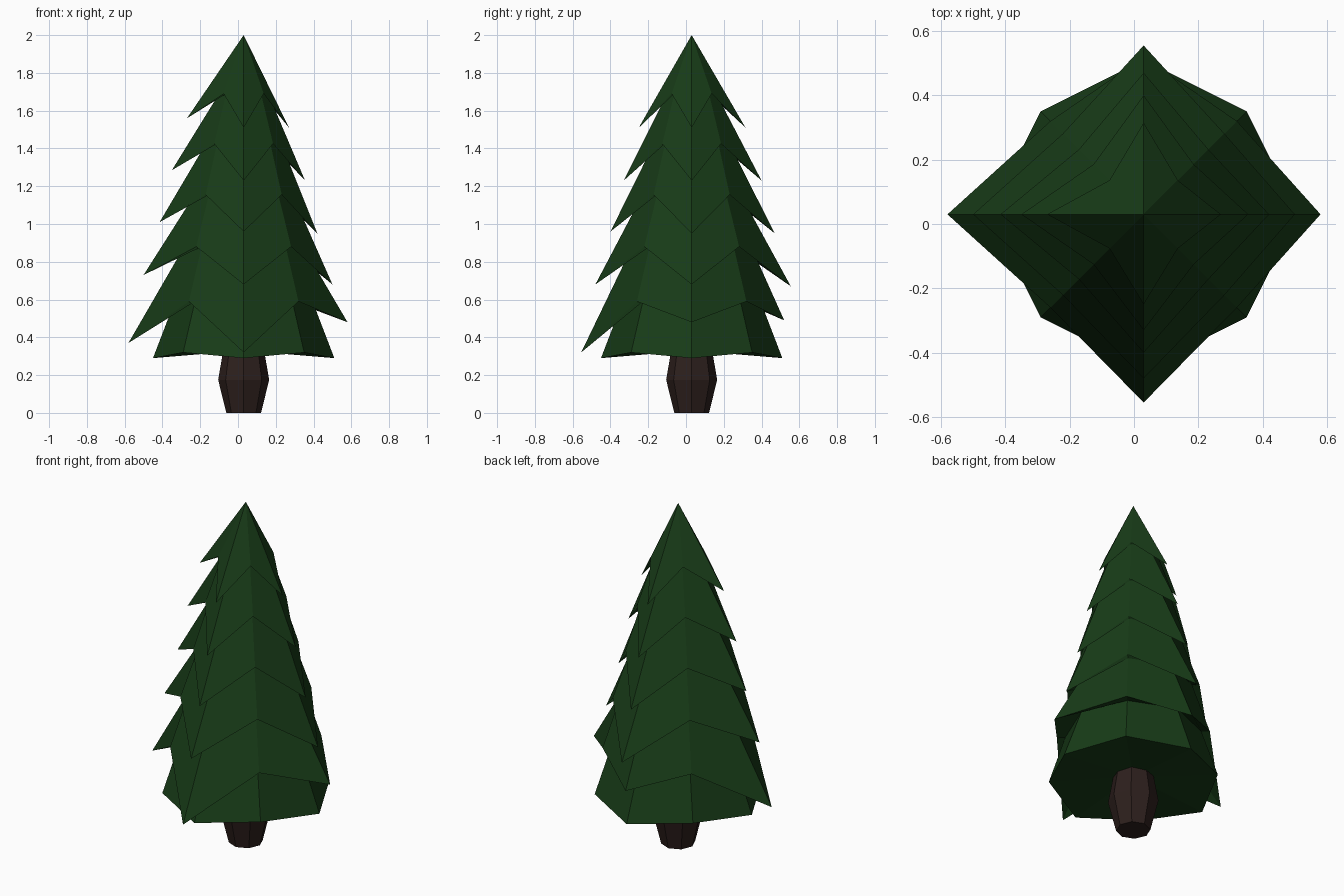
import bpy, bmesh
from math import cos, sin, pi

if "Cube" in bpy.data.objects:
    bpy.data.objects.remove(bpy.data.objects["Cube"])

CX, CY = 0.03, 0.03  # tree axis, slightly off centre
SIDES = 8


def ring(bm, radii, heights):
    """Octagonal ring of vertices with per-corner radius and height."""
    return [bm.verts.new((CX + r * cos(2 * pi * i / SIDES),
                          CY + r * sin(2 * pi * i / SIDES), z))
            for i, (r, z) in enumerate(zip(radii, heights))]


def bridge(bm, a, b):
    for i in range(SIDES):
        j = (i + 1) % SIDES
        bm.faces.new((a[i], a[j], b[j], b[i]))


def fan(bm, loop, z):
    tip = bm.verts.new((CX, CY, z))
    for i in range(SIDES):
        bm.faces.new((loop[i], loop[(i + 1) % SIDES], tip))


def finish(bm, name, color):
    bmesh.ops.recalc_face_normals(bm, faces=bm.faces[:])
    mesh = bpy.data.meshes.new(name)
    bm.to_mesh(mesh)
    bm.free()
    mat = bpy.data.materials.new(name + "_material")
    mat.diffuse_color = color
    mat.use_nodes = True
    mat.node_tree.nodes["Principled BSDF"].inputs["Base Color"].default_value = mat.diffuse_color
    mesh.materials.append(mat)
    bpy.context.collection.objects.link(bpy.data.objects.new(name, mesh))


# Each tier: branch tips (radius, z) at right, back, left, front;
# then the raised corner between tips (radius, z); then the inner neck radius
tiers = [
    ([(0.24, 1.51), (0.285, 1.51), (0.30, 1.56), (0.28, 1.51)], (0.15, 1.69), 0.13),
    ([(0.325, 1.23), (0.37, 1.23), (0.38, 1.285), (0.36, 1.23)], (0.22, 1.425), 0.20),
    ([(0.39, 0.95), (0.44, 0.95), (0.445, 1.01), (0.43, 0.96)], (0.285, 1.155), 0.26),
    ([(0.47, 0.68), (0.525, 0.67), (0.53, 0.73), (0.51, 0.68)], (0.355, 0.88), 0.315),
    ([(0.55, 0.48), (0.49, 0.49), (0.61, 0.37), (0.585, 0.32)], (0.41, 0.59), 0.365),
    ([(0.48, 0.29)] * 4, (0.453, 0.32), None),
]

# Foliage: one stepped skin from the peak down to the skirt
bm = bmesh.new()
neck = None
for tips, corner, neck_r in tiers:
    points = [p for tip in tips for p in (tip, corner)]
    rim = ring(bm, *zip(*points))
    if neck is None:
        fan(bm, rim, 2.0)
    else:
        bridge(bm, neck, rim)
    if neck_r:
        neck = ring(bm, [neck_r] * SIDES, [corner[1]] * SIDES)
        bridge(bm, rim, neck)
    else:
        fan(bm, rim, 0.33)
finish(bm, "foliage", (0.009, 0.045, 0.009, 1))

# Trunk: bulging octagonal post
bm = bmesh.new()
rings = [ring(bm, [r] * SIDES, [z] * SIDES)
         for r, z in ((0.092, 0.0), (0.135, 0.175), (0.105, 0.35))]
for a, b in zip(rings, rings[1:]):
    bridge(bm, a, b)
bm.faces.new(rings[0])
bm.faces.new(rings[-1])
finish(bm, "trunk", (0.026, 0.014, 0.012, 1))
